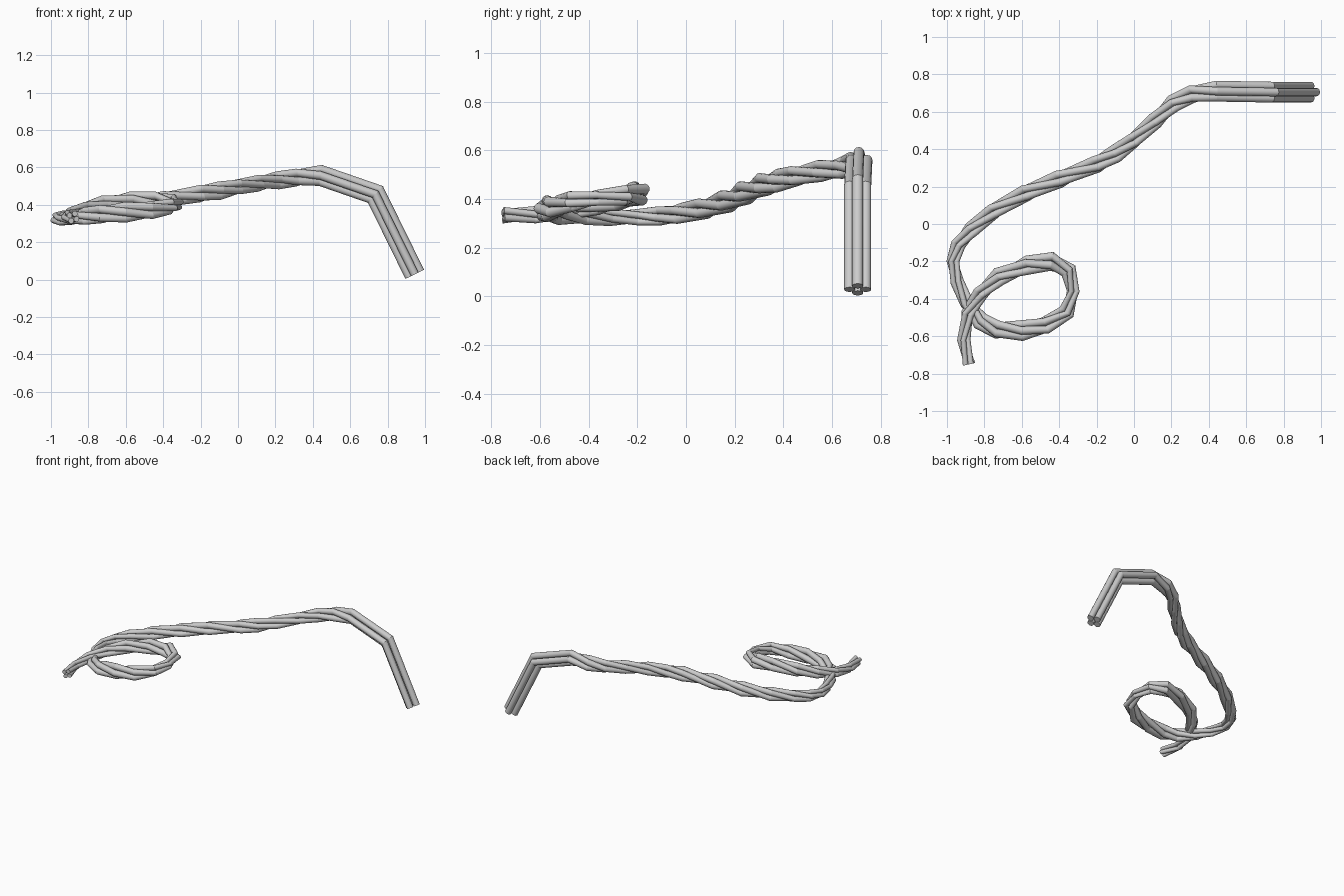
import bpy, bmesh, math
from mathutils import Vector, Quaternion

cube = bpy.data.objects.get("Cube")
if cube:
    bpy.data.objects.remove(cube, do_unlink=True)

# Centre line of the cable: straight leg, bends, long run, loop, tail
PATH = [Vector(p) for p in (
    (.945, .705, .028), (.735, .705, .455), (.44, .71, .557), (.31, .695, .545),
    (.21, .645, .53), (.11, .55, .515), (0, .45, .495), (-.1, .375, .475),
    (-.2, .32, .46), (-.4, .24, .425), (-.58, .165, .39), (-.75, .07, .36),
    (-.87, -.03, .34), (-.94, -.11, .33), (-.968, -.2, .325), (-.945, -.31, .325),
    (-.895, -.42, .33), (-.82, -.52, .34), (-.73, -.565, .35), (-.6, -.57, .36),
    (-.47, -.54, .37), (-.36, -.47, .39), (-.325, -.36, .405), (-.35, -.25, .415),
    (-.44, -.2, .422), (-.57, -.22, .42), (-.72, -.28, .4), (-.82, -.37, .375),
    (-.89, -.48, .35), (-.91, -.62, .335), (-.882, -.75, .333))]
STRANDS, SIDES = 4, 12
OFFSET, RADIUS = .033, .0225
PITCH = .85          # length of one full twist
STRAIGHT = 2         # the twist starts after this point


def path_frames():
    """Position, two cross axes, mitre direction and stretch, size, twist."""
    frames, side, twist, last = [], Vector((0, 1, 0)), 0, None
    for i, p in enumerate(PATH):
        before = (p - PATH[max(i - 1, 0)]).normalized()
        after = (PATH[min(i + 1, len(PATH) - 1)] - p).normalized()
        tangent = (before + after).normalized()
        if last:
            side = last.rotation_difference(tangent) @ side
        side = (side - tangent * side.dot(tangent)).normalized()
        last = tangent
        if i > STRAIGHT:
            twist += math.tau * (p - PATH[i - 1]).length / PITCH
        bend, stretch = Vector(), 0
        if 0 < i < len(PATH) - 1:
            bend = (after - before).normalized()
            stretch = 1 / max(tangent.dot(after), .7) - 1
        size = 1 - .36 * tangent.y ** 2
        frames.append((p, side, tangent.cross(side), bend, stretch, size, twist))
    return frames


def add_strand(name, phase, frames):
    """Sweep one round strand around the cable's centre line."""
    bm = bmesh.new()
    rings = []
    for p, u, v, bend, stretch, size, twist in frames:
        def around(angle, radius):
            return (u * math.cos(angle) + v * math.sin(angle)) * radius * size
        ring = []
        for k in range(SIDES):
            d = around(phase + twist, OFFSET) + around(math.tau * k / SIDES, RADIUS)
            ring.append(bm.verts.new(p + d + bend * d.dot(bend) * stretch))
        rings.append(ring)
    for a, b in zip(rings, rings[1:]):
        for k in range(SIDES):
            n = (k + 1) % SIDES
            bm.faces.new((a[k], a[n], b[n], b[k]))
    bm.faces.new(rings[0][::-1])
    bm.faces.new(rings[-1])
    bmesh.ops.recalc_face_normals(bm, faces=bm.faces)
    # Smooth around the strand, crisp at each joint and end
    for f in bm.faces:
        f.smooth = True
    for ring in rings:
        for k in range(SIDES):
            bm.edges.get((ring[k], ring[k - 1])).smooth = False
    mesh = bpy.data.meshes.new(name)
    bm.to_mesh(mesh)
    bm.free()
    obj = bpy.data.objects.new(name, mesh)
    bpy.context.collection.objects.link(obj)


# Four strands twisted together
frames = path_frames()
for s in range(STRANDS):
    add_strand(f"cable_strand_{s + 1}", math.tau * s / STRANDS, frames)
